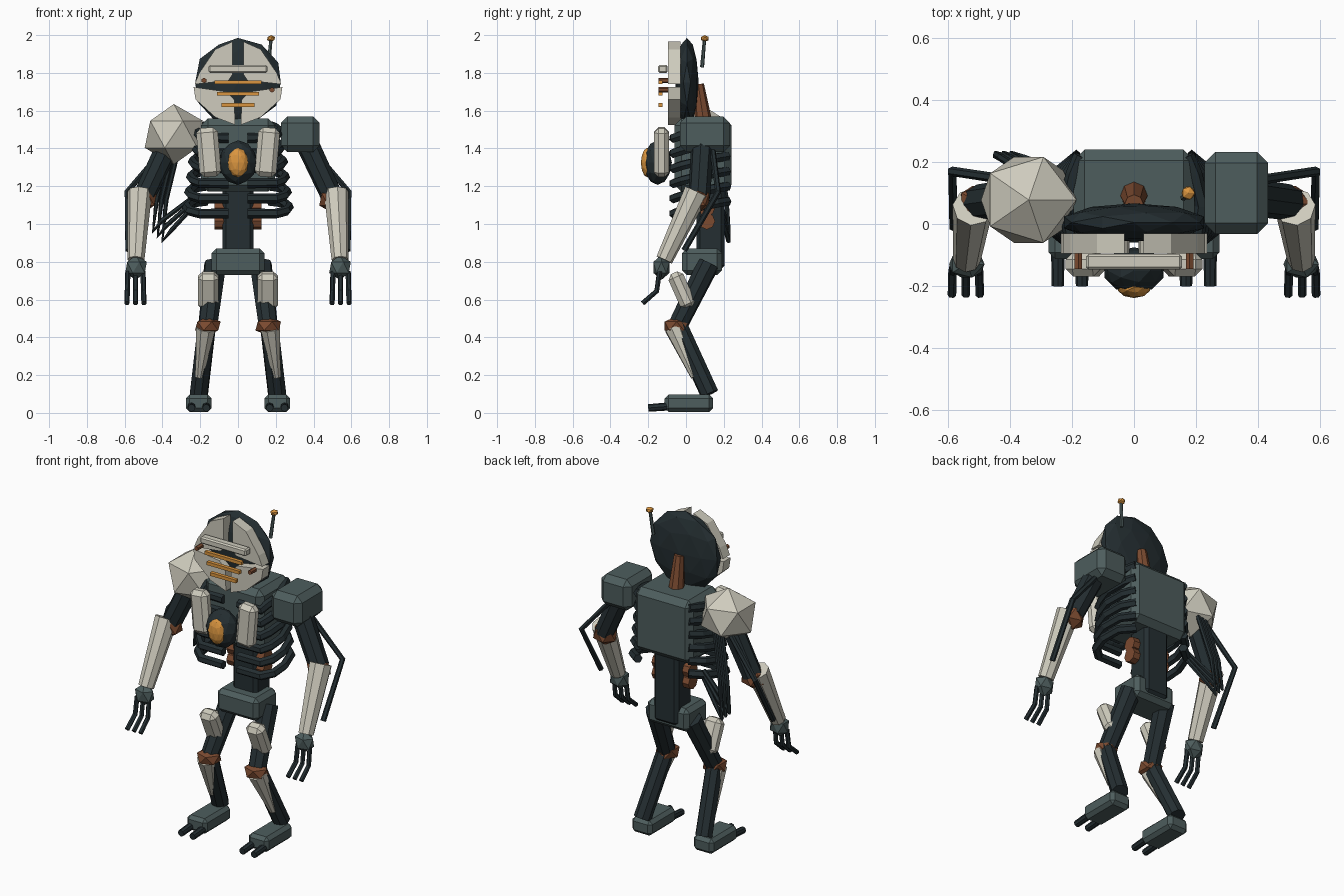
import bpy, bmesh, math
from mathutils import Vector, Matrix

if "Cube" in bpy.data.objects:
    bpy.data.objects.remove(bpy.data.objects["Cube"])


def material(name, rgb):
    m = bpy.data.materials.new(name)
    m.diffuse_color = (*rgb, 1)
    m.use_nodes = True
    m.node_tree.nodes["Principled BSDF"].inputs["Base Color"].default_value = m.diffuse_color
    return m


DARK = material("dark_metal", (0.018, 0.028, 0.032))
STEEL = material("steel", (0.075, 0.11, 0.11))
BONE = material("bone", (0.62, 0.60, 0.51))
RUST = material("rust", (0.20, 0.07, 0.03))
AMBER = material("amber", (0.70, 0.30, 0.05))


def add(name, bm, mat):
    me = bpy.data.meshes.new(name)
    bm.to_mesh(me)
    bm.free()
    me.materials.append(mat)
    ob = bpy.data.objects.new(name, me)
    bpy.context.collection.objects.link(ob)
    return ob


def box(name, c, size, mat, bevel=0.0, rx=0.0, ry=0.0):
    bm = bmesh.new()
    bmesh.ops.create_cube(bm, size=1, matrix=Matrix.Diagonal((*size, 1)))
    if bevel:
        bmesh.ops.bevel(bm, geom=bm.edges[:], offset=bevel, segments=1, affect='EDGES')
    ob = add(name, bm, mat)
    ob.location = c
    ob.rotation_euler = (math.radians(rx), math.radians(ry), 0)
    return ob


def ball(name, c, radii, mat, sub=1):
    bm = bmesh.new()
    bmesh.ops.create_icosphere(bm, subdivisions=sub, radius=1,
                               matrix=Matrix.Translation(c) @ Matrix.Diagonal((*radii, 1)))
    return add(name, bm, mat)


def limb(name, a, b, r1, r2, mat, sides=8):
    a, b = Vector(a), Vector(b)
    d = b - a
    bm = bmesh.new()
    bmesh.ops.create_cone(bm, cap_ends=True, segments=sides, radius1=r1, radius2=r2, depth=d.length,
                          matrix=Matrix.Translation((a + b) / 2) @ d.to_track_quat('Z', 'Y').to_matrix().to_4x4())
    return add(name, bm, mat)


def tube(name, pts, r, mat):
    cu = bpy.data.curves.new(name, 'CURVE')
    cu.dimensions = '3D'
    cu.bevel_depth = r
    cu.bevel_resolution = 1
    cu.use_fill_caps = True
    sp = cu.splines.new('POLY')
    sp.points.add(len(pts) - 1)
    sp.use_smooth = False
    for p, q in zip(sp.points, pts):
        p.co = (*q, 1)
    cu.materials.append(mat)
    ob = bpy.data.objects.new(name, cu)
    bpy.context.collection.objects.link(ob)
    return ob


def plate(name, outline, y0, y1, s, mat):
    bm = bmesh.new()
    f = bm.faces.new([bm.verts.new((s * x, y0, z)) for x, z in outline])
    ext = bmesh.ops.extrude_face_region(bm, geom=[f])
    for v in ext['geom']:
        if isinstance(v, bmesh.types.BMVert):
            v.co.y = y1
    bmesh.ops.recalc_face_normals(bm, faces=bm.faces[:])
    return add(name, bm, mat)


# Head shell, neck, brow, face slits
ball("head_shell", (0, 0.005, 1.75), (0.238, 0.062, 0.235), DARK, 2)
limb("neck", (0, 0.095, 1.53), (0, 0.065, 1.74), 0.046, 0.03, RUST)
box("brow", (0, -0.122, 1.82), (0.31, 0.05, 0.042), BONE, 0.008)
for i, (z, w) in enumerate([(1.75, 0.25), (1.69, 0.22), (1.63, 0.175)]):
    box(f"face_slit_{i}", (0, -0.135, z), (w, 0.022, 0.02), AMBER)
for x, z in [(-0.18, 1.76), (0.18, 1.71)]:
    limb("face_rivet", (x, -0.09, z), (x, -0.145, z), 0.014, 0.014, RUST, 6)

# Face mask quarters
for s in (-1, 1):
    plate("upper_mask", [(0.03, 1.79), (0.03, 1.965), (0.12, 1.925), (0.205, 1.80), (0.23, 1.74), (0.05, 1.76)],
          -0.095, -0.03, s, BONE)
    plate("lower_mask", [(0.235, 1.725), (0.225, 1.66), (0.12, 1.565), (0.015, 1.525), (0.02, 1.66), (0.06, 1.70)],
          -0.095, -0.03, s, BONE)

# Antenna
limb("antenna_rod", (0.16, 0.085, 1.83), (0.175, 0.098, 1.98), 0.011, 0.009, STEEL, 6)
ball("antenna_tip", (0.175, 0.1, 1.982), (0.024, 0.024, 0.018), AMBER)

# Torso, core, spine, pelvis
box("torso", (0, 0.09, 1.365), (0.39, 0.30, 0.385), STEEL, 0.035)
ball("core_housing", (0, -0.15, 1.325), (0.1, 0.075, 0.118), DARK, 2)
ball("core_lens", (0, -0.205, 1.325), (0.055, 0.034, 0.078), AMBER, 2)
box("spine", (0, 0.13, 0.99), (0.165, 0.15, 0.46), DARK, 0.02)
for z in (1.015, 1.085):
    limb("spine_joint", (-0.125, 0.11, z), (0.125, 0.11, z), 0.044, 0.044, RUST)
box("pelvis", (0, 0.085, 0.80), (0.28, 0.21, 0.14), STEEL, 0.025)

for s in (-1, 1):
    # Chest plates and ribs
    box("chest_plate", (s * 0.155, -0.13, 1.38), (0.115, 0.08, 0.26), BONE, 0.025, ry=s * 5)
    for i in range(6):
        z = 1.09 + i * 0.08
        w = 0.285 - i * 0.01
        tube(f"rib_{i}", [(s * 0.17, 0.22, z + 0.03), (s * (w - 0.04), 0.16, z + 0.02), (s * (w - 0.015), 0.06, z),
                          (s * (w - 0.03), -0.02, z - 0.02), (s * 0.2, -0.065, z - 0.035),
                          (s * 0.05, -0.065, z - 0.035)], 0.026, DARK)

    # Arm, piston rod and hand
    limb("upper_arm", (s * 0.35, 0.09, 1.46), (s * 0.50, 0.07, 1.14), 0.062, 0.058, DARK)
    ball("elbow", (s * 0.50, 0.065, 1.13), (0.078, 0.068, 0.072), RUST)
    limb("forearm", (s * 0.52, 0.055, 1.17), (s * 0.54, -0.115, 0.81), 0.066, 0.045, BONE)
    tube("arm_piston", [(s * 0.39, 0.14, 1.40), (s * 0.587, 0.17, 1.17), (s * 0.582, -0.01, 0.86)], 0.016, DARK)
    ball("wrist", (s * 0.54, -0.13, 0.77), (0.064, 0.05, 0.066), STEEL)
    for k in (-1, 0, 1):
        x = 0.543 + k * 0.04
        tube("finger", [(s * x, -0.14, 0.75), (s * (x + k * 0.003), -0.155, 0.645),
                        (s * (x + k * 0.005), -0.23, 0.58)], 0.014, DARK)

    # Leg
    limb("thigh", (s * 0.12, 0.12, 0.79), (s * 0.16, -0.045, 0.46), 0.06, 0.052, DARK)
    box("thigh_plate", (s * 0.157, -0.022, 0.648), (0.11, 0.085, 0.205), BONE, 0.025, rx=24)
    ball("knee", (s * 0.16, -0.05, 0.46), (0.076, 0.074, 0.052), RUST)
    limb("shin", (s * 0.165, -0.04, 0.46), (s * 0.207, 0.125, 0.10), 0.05, 0.05, DARK)
    limb("shin_guard", (s * 0.17, -0.06, 0.45), (s * 0.205, 0.045, 0.19), 0.056, 0.02, BONE)

    # Foot and toes
    box("foot", (s * 0.208, 0.015, 0.051), (0.135, 0.255, 0.092), STEEL, 0.02)
    for x in (0.168, 0.246):
        limb("toe", (s * x, -0.07, 0.036), (s * x, -0.20, 0.026), 0.022, 0.02, DARK)

# Unmatched shoulders
ball("round_shoulder", (-0.34, 0.078, 1.475), (0.172, 0.163, 0.16), BONE)
box("square_shoulder", (0.33, 0.10, 1.475), (0.205, 0.265, 0.19), STEEL, 0.035)

# Hanging cables on the round shoulder side
for i in range(3):
    d = i * 0.025
    tube(f"cable_{i}", [(-0.31 - d, 0.17, 1.42), (-0.38 - d, 0.215, 1.13), (-0.40 - d, 0.225, 0.91 + d),
                        (-0.35 - d, 0.21, 0.97 + d), (-0.24, 0.17, 1.09 + d)], 0.013, DARK)
